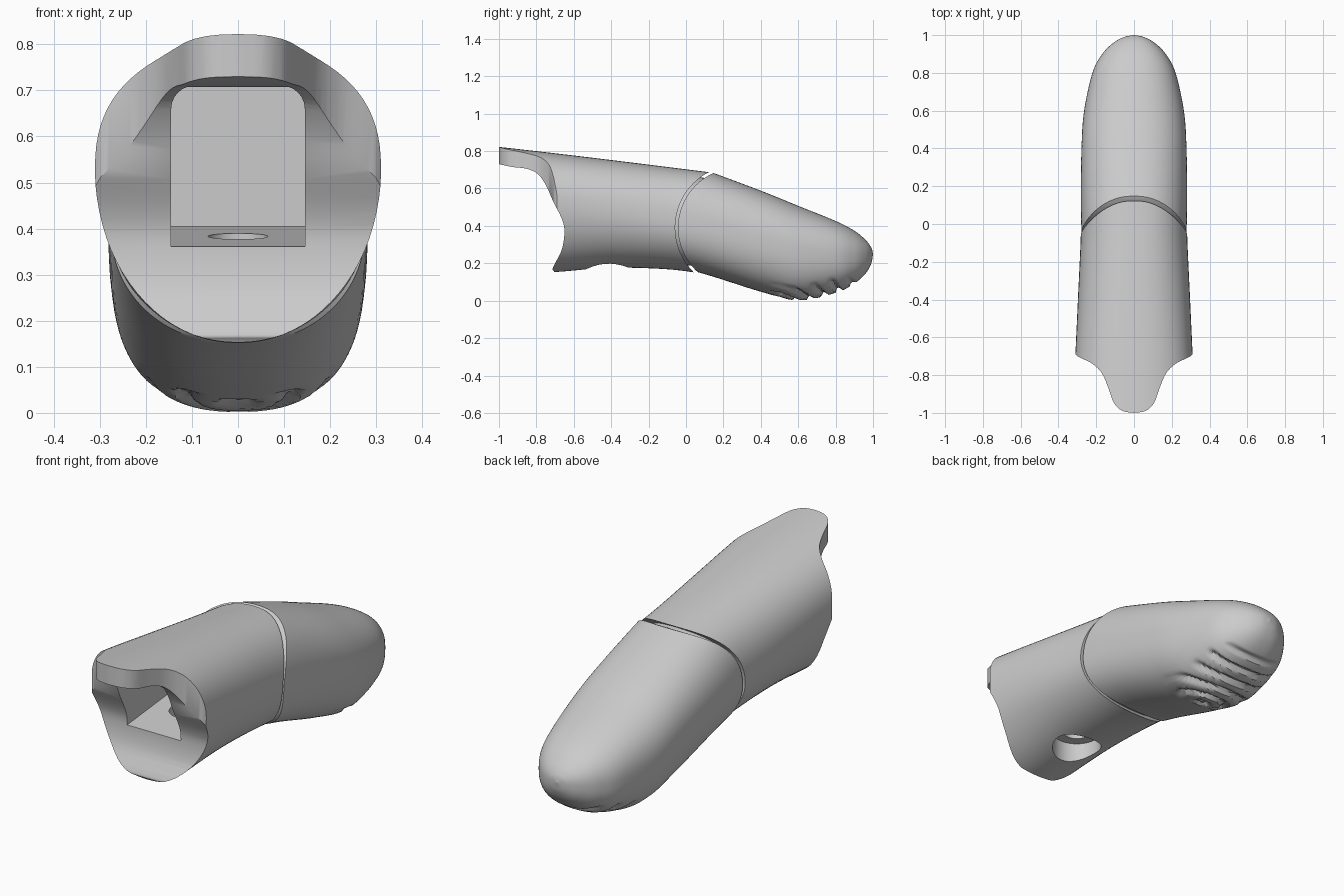
import bpy, bmesh, math
from mathutils import Vector

if "Cube" in bpy.data.objects:
    bpy.data.objects.remove(bpy.data.objects["Cube"])


def make_object(name, bm):
    bmesh.ops.recalc_face_normals(bm, faces=bm.faces)
    mesh = bpy.data.meshes.new(name)
    bm.to_mesh(mesh)
    bm.free()
    ob = bpy.data.objects.new(name, mesh)
    bpy.context.collection.objects.link(ob)
    return ob


def skin(name, rings):
    """Join equal-length rings of points and cap both ends."""
    bm = bmesh.new()
    rows = [[bm.verts.new(p) for p in ring] for ring in rings]
    n = len(rows[0])
    for a, b in zip(rows, rows[1:]):
        for i in range(n):
            j = (i + 1) % n
            bm.faces.new((a[i], a[j], b[j], b[i]))
    bm.faces.new(rows[0])
    bm.faces.new(rows[-1])
    return make_object(name, bm)


def smooth_path(pts, steps):
    """Catmull-Rom interpolation through tuples of any size."""
    out = []
    for k in range(len(pts) - 1):
        p1, p2 = Vector(pts[k]), Vector(pts[k + 1])
        p0 = Vector(pts[k - 1]) if k else p1 * 2 - p2
        p3 = Vector(pts[k + 2]) if k + 2 < len(pts) else p2 * 2 - p1
        for s in range(steps):
            t = s / steps
            out.append(0.5 * (2 * p1 + (p2 - p0) * t + (2 * p0 - 5 * p1 + 4 * p2 - p3) * t * t
                              + (3 * p1 - p0 - 3 * p2 + p3) * t ** 3))
    return out + [Vector(pts[-1])]


def section(y, w, bot, mid, top, n, e_low, e_up):
    """Egg-shaped section: widest at mid, separate roundness above and below."""
    ring = []
    for i in range(n):
        a = 2 * math.pi * i / n
        c, s = math.cos(a), math.sin(a)
        e = 2 / (e_up if s > 0 else e_low)
        h = (top - mid) if s > 0 else (mid - bot)
        ring.append(Vector((math.copysign(abs(c) ** e, c) * w, y,
                            mid + math.copysign(abs(s) ** e, s) * h)))
    return ring


def loft(name, stations, n, steps, e_low, e_up, tweak=None):
    rings = [section(*st, n, e_low, e_up) for st in smooth_path(stations, steps)]
    if tweak:
        rings = [[tweak(p) for p in r] for r in rings]
    return skin(name, rings)


def side_prism(name, pts):
    return skin(name, [[(x, y, z) for y, z in pts] for x in (-0.6, 0.6)])


def boolean(ob, cutter, op):
    m = ob.modifiers.new("cut", 'BOOLEAN')
    m.operation, m.object, m.solver = op, cutter, 'EXACT'
    bpy.context.view_layer.objects.active = ob
    bpy.ops.object.modifier_apply(modifier=m.name)
    bpy.data.objects.remove(cutter, do_unlink=True)


def joint_region(name, r, yc=0.277, zc=0.39):
    """Everything ahead of the rounded knuckle joint."""
    arc = [(yc - r * math.sin(math.pi * i / 40), zc + r * math.cos(math.pi * i / 40))
           for i in range(41)]
    return side_prism(name, arc + [(yc, -0.4), (1.3, -0.4), (1.3, 1.3), (yc, 1.3)])


def cylinder(name, y, r, z0, z1, n=40):
    ring = [(r * math.cos(2 * math.pi * i / n), y + r * math.sin(2 * math.pi * i / n))
            for i in range(n)]
    return skin(name, [[(px, py, z) for px, py in ring] for z in (z0, z1)])


# Base segment: tapered egg-shaped shell
base = loft("base_segment", [
    (-1.05, .330, .130, .56, .828), (-.70, .311, .153, .53, .788),
    (-.40, .297, .176, .48, .752), (-.10, .283, .168, .43, .715),
    (.10, .278, .142, .41, .690), (.27, .270, .110, .39, .670)], 80, 6, 2.05, 2.35)

# Scooped rear edge (side profile) and tongue outline (plan profile)
scoop = smooth_path([(-1.0, .73), (-.93, .715), (-.85, .705), (-.79, .675), (-.745, .61),
                     (-.71, .53), (-.665, .44), (-.65, .37), (-.665, .27), (-.71, .18),
                     (-.705, .155), (-.67, .10)], 4)
boolean(base, side_prism("scoop_keep", [tuple(p) for p in scoop]
                         + [(.6, .10), (.6, 1.0), (-1.0, 1.0)]), 'INTERSECT')
half = smooth_path([(0, -1.0), (.06, -.99), (.105, -.95), (.135, -.87), (.17, -.79),
                    (.22, -.74), (.28, -.71), (.305, -.695), (.33, -.66)], 4)
plan = [(p[0], p[1]) for p in half] + [(.5, -.6), (.5, .6)]
plan += [(-x, y) for x, y in reversed(plan) if x > 0]
boolean(base, skin("tongue_keep", [[(x, y, z) for x, y in plan] for z in (-.2, 1.2)]),
        'INTERSECT')

# Square socket with rounded upper corners and a slightly rising floor
def socket_ring(y, floor):
    corner = [(.095 + .05 * math.cos(a * math.pi / 12), .66 + .05 * math.sin(a * math.pi / 12))
              for a in range(7)]
    return ([(.145, y, floor)] + [(x, y, z) for x, z in corner]
            + [(-x, y, z) for x, z in reversed(corner)] + [(-.145, y, floor)])

boolean(base, skin("socket_cut", [socket_ring(-.86, .34), socket_ring(-.2, .405)]), 'DIFFERENCE')

# Counterbored screw hole underneath, then the concave joint end
boolean(base, cylinder("bore_cut", -.42, .115, .05, .27), 'DIFFERENCE')
boolean(base, cylinder("screw_cut", -.42, .065, .2, .45), 'DIFFERENCE')
boolean(base, joint_region("joint_cut", .335), 'DIFFERENCE')


# Fingertip with curved grip ridges pressed into the pad
def ridges(p):
    d = math.hypot(p.x * 0.8, p.y - .50)
    mask = max(0, min(1, (.13 - p.z) / .04)) * max(0, min(1, (p.y - .44) / .05))
    mask *= max(0, min(1, (.92 - p.y) / .05)) * max(0, min(1, (.21 - abs(p.x)) / .04))
    groove = max(0, math.sin(d * 2 * math.pi / .075))
    return p + Vector((0, -.3, 1)) * (.022 * groove * mask)


tip = loft("fingertip", [
    (-.15, .275, .205, .44, .790), (.10, .281, .142, .40, .700),
    (.40, .278, .048, .33, .588), (.60, .264, .002, .27, .507),
    (.80, .220, .042, .24, .426), (.90, .168, .092, .235, .374),
    (.96, .108, .145, .24, .325), (.99, .052, .197, .245, .285),
    (1.0, .003, .247, .25, .253)], 112, 18, 2.4, 2.3, ridges)
boolean(tip, joint_region("tip_keep", .32), 'INTERSECT')

# Inner core that closes the joint groove
core = loft("hinge_core", [(-.12, .25, .20, .43, .66), (.08, .25, .18, .40, .66),
                           (.30, .24, .13, .36, .60)], 48, 4, 2.2, 2.2)

for ob in (base, tip, core):
    bpy.ops.object.select_all(action='DESELECT')
    ob.select_set(True)
    bpy.context.view_layer.objects.active = ob
    bpy.ops.object.shade_smooth_by_angle(angle=math.radians(35))
